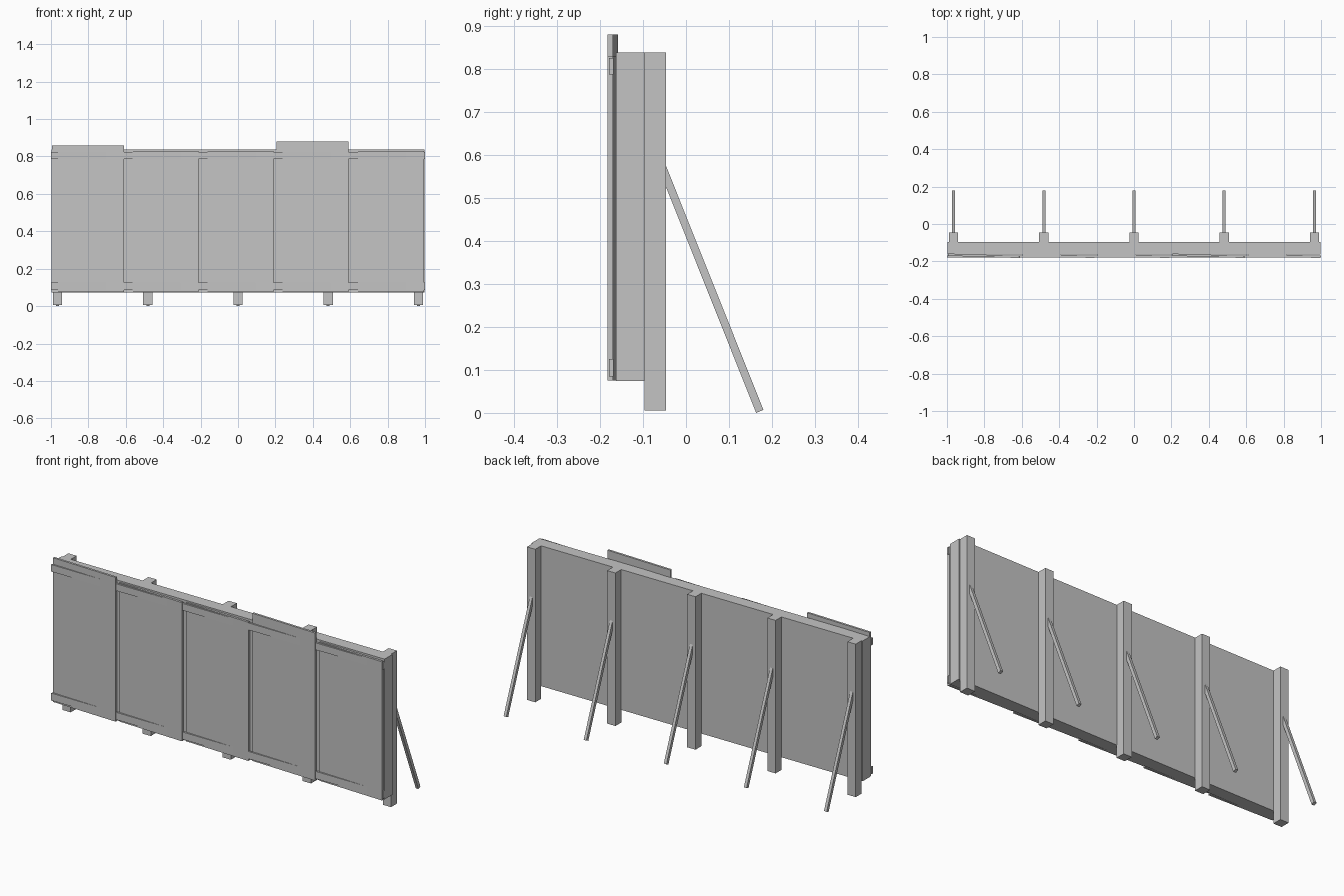
import bpy, bmesh
from mathutils import Matrix, Vector

cube = bpy.data.objects.get("Cube")
if cube:
    bpy.data.objects.remove(cube, do_unlink=True)

grey = bpy.data.materials.new("plain_grey")
grey.use_nodes = True
colour = (0.55, 0.55, 0.55, 1)
grey.diffuse_color = colour
grey.node_tree.nodes["Principled BSDF"].inputs["Base Color"].default_value = colour


def prism(name, outline, direction):
    """Extrude a closed outline of points along a direction."""
    bm = bmesh.new()
    face = bm.faces.new([bm.verts.new(p) for p in outline])
    out = bmesh.ops.extrude_face_region(bm, geom=[face])
    moved = [v for v in out["geom"] if isinstance(v, bmesh.types.BMVert)]
    bmesh.ops.translate(bm, verts=moved, vec=direction)
    bmesh.ops.recalc_face_normals(bm, faces=bm.faces)
    mesh = bpy.data.meshes.new(name)
    bm.to_mesh(mesh)
    bm.free()
    mesh.materials.append(grey)
    obj = bpy.data.objects.new(name, mesh)
    bpy.context.collection.objects.link(obj)
    return obj


def box(name, x, y, z):
    base = [(x[0], y[0], z[0]), (x[1], y[0], z[0]),
            (x[1], y[1], z[0]), (x[0], y[1], z[0])]
    return prism(name, base, (0, 0, z[1] - z[0]))


# Backing wall
box("wall", (-0.997, 0.997), (-0.163, -0.096), (0.074, 0.838))

# Long rails across the front
box("top_rail", (-1, 1), (-0.179, -0.169), (0.787, 0.825))
box("bottom_rail", (-1, 1), (-0.179, -0.169), (0.085, 0.125))

# Thin front panels, each turned slightly so its left end sits proud
panels = [(-0.995, -0.61, 0.86), (-0.595, -0.21, 0.83), (-0.195, 0.19, 0.83),
          (0.205, 0.592, 0.879), (0.61, 0.995, 0.83)]
for i, (x0, x1, top) in enumerate(panels):
    outline = [(x0, -0.170, 0.075), (x1, -0.182, 0.075),
               (x1, -0.170, 0.075), (x0, -0.158, 0.075)]
    prism(f"front_panel_{i + 1}", outline, (0, 0, top - 0.075))

# Rear posts, each with a slanted brace cut flush against it
for i in range(5):
    x = (i - 2) * 0.4825
    box(f"rear_post_{i + 1}", (x - 0.025, x + 0.025), (-0.097, -0.046), (0.005, 0.838))
    left = x - 0.008
    outline = [(left, -0.046, 0.573), (left, -0.046, 0.524),
               (left, 0.163, 0), (left, 0.18, 0.007)]
    prism(f"brace_{i + 1}", outline, (0.016, 0, 0))
